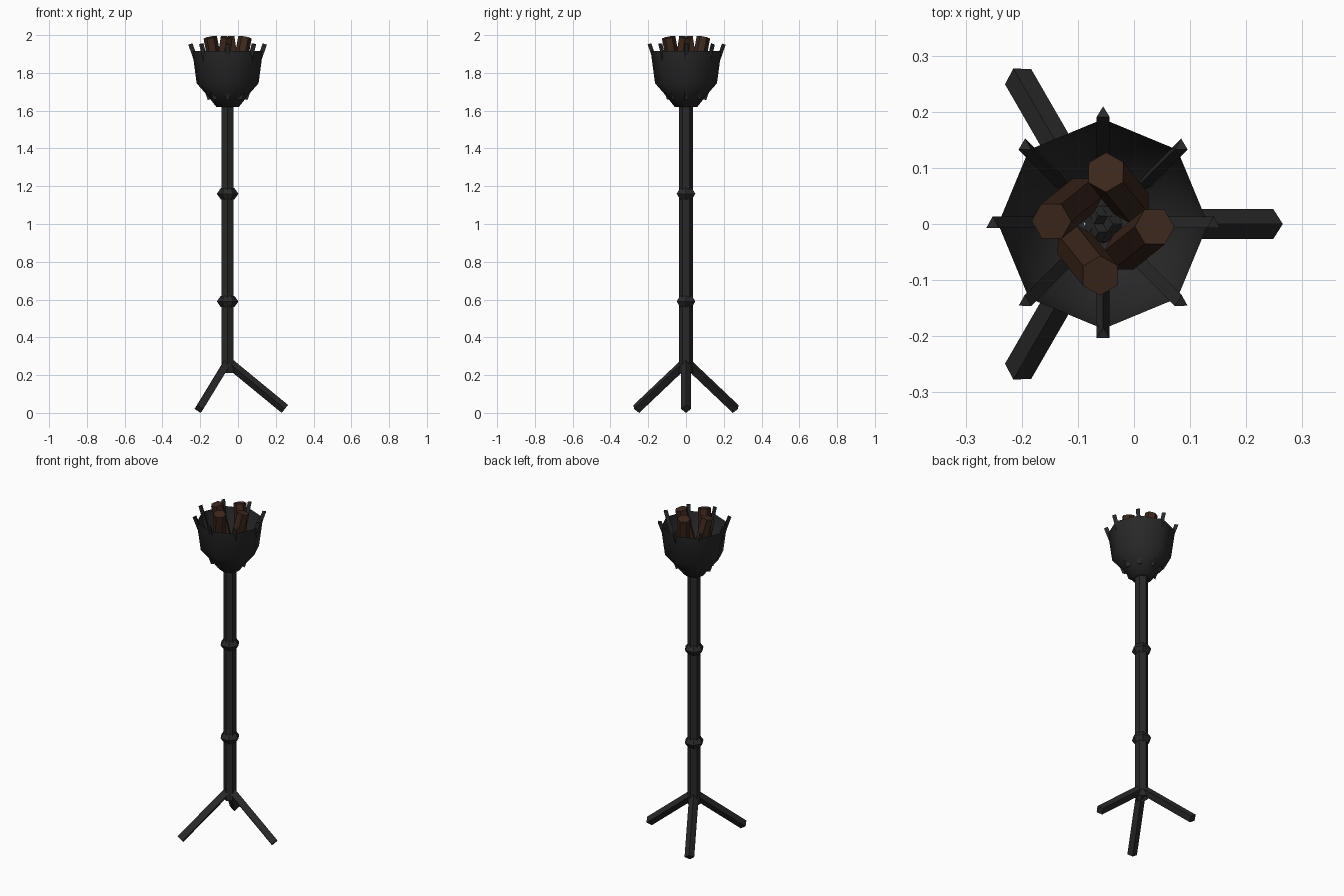
import bpy, bmesh, math
from mathutils import Vector, Matrix

if "Cube" in bpy.data.objects:
    bpy.data.objects.remove(bpy.data.objects["Cube"])

CX = -0.055  # x of the pole axis


def material(name, rgb):
    m = bpy.data.materials.new(name)
    m.diffuse_color = (*rgb, 1)
    m.use_nodes = True
    m.node_tree.nodes["Principled BSDF"].inputs["Base Color"].default_value = m.diffuse_color
    return m


IRON = material("dark_iron", (0.022, 0.022, 0.022))
WOOD = material("brown_wood", (0.046, 0.021, 0.012))


def finish(name, bm, mat, smooth=False):
    bmesh.ops.recalc_face_normals(bm, faces=bm.faces)
    me = bpy.data.meshes.new(name)
    bm.to_mesh(me)
    bm.free()
    me.materials.append(mat)
    for p in me.polygons:
        p.use_smooth = smooth
    ob = bpy.data.objects.new(name, me)
    ob.location.x = CX
    bpy.context.collection.objects.link(ob)
    return ob


def lathe(name, profile, sides, turn, mat, smooth=False):
    """Spin (radius, z) points around the pole axis, open at both ends."""
    bm = bmesh.new()
    rings = []
    for r, z in profile:
        rings.append([bm.verts.new((r * math.cos(turn + math.tau * i / sides),
                                    r * math.sin(turn + math.tau * i / sides), z))
                      for i in range(sides)])
    for a, b in zip(rings, rings[1:]):
        for i in range(sides):
            j = (i + 1) % sides
            bm.faces.new((a[i], a[j], b[j], b[i]))
    return finish(name, bm, mat, smooth)


def rod(name, start, end, radius, sides, mat, rot):
    """Capped prism between two points; rot is the cross-section orientation."""
    a, b = Vector(start), Vector(end)
    bm = bmesh.new()
    bmesh.ops.create_cone(bm, cap_ends=True, segments=sides, radius1=radius,
                          radius2=radius, depth=(b - a).length,
                          matrix=Matrix.Translation((a + b) / 2) @ rot.to_4x4())
    return finish(name, bm, mat)


# Hollow hexagonal pole
lathe("pole", [(0.037, 0.21), (0.037, 1.64)], 6, math.pi / 6, IRON)

# Collars around the pole
for n, z in enumerate((0.59, 1.16)):
    lathe(f"collar_{n + 1}", [(0.036, z - 0.03), (0.057, z), (0.036, z + 0.03)],
          6, 0, IRON)

# Eight-sided fire bowl
lathe("bowl", [(0.034, 1.62), (0.06, 1.62), (0.107, 1.68), (0.164, 1.745),
               (0.187, 1.917)], 8, 0, IRON, True)

# Three square legs, each with an edge facing up
for n in range(3):
    t = math.tau * n / 3
    d = Vector((math.cos(t), math.sin(t), 0))
    a = Vector((0, 0, 0.27))
    b = d * 0.303 + Vector((0, 0, 0.021))
    axis = (b - a).normalized()
    side = Vector((-d.y, d.x, 0))
    rot = Matrix((side, axis.cross(side), axis)).transposed()
    # turn so that the corners lie on the side and up directions
    bm = bmesh.new()
    corners = [rot @ Vector((0.027 * math.cos(k * math.pi / 2),
                             0.027 * math.sin(k * math.pi / 2), 0)) for k in range(4)]
    top = [bm.verts.new(a + c) for c in corners]
    low = [bm.verts.new(b + c) for c in corners]
    for i in range(4):
        j = (i + 1) % 4
        bm.faces.new((top[i], top[j], low[j], low[i]))
    bm.faces.new(top)
    bm.faces.new(low)
    finish(f"leg_{n + 1}", bm, IRON)

# Eight triangular prongs leaning outward through the bowl
for n in range(8):
    t = math.tau * n / 8
    d = Vector((math.cos(t), math.sin(t), 0))
    a = d * 0.094 + Vector((0, 0, 1.66))
    b = d * 0.197 + Vector((0, 0, 1.953))
    rot = Vector((0, 0, 1)).rotation_difference(b - a).to_matrix()
    rod(f"prong_{n + 1}", a, b, 0.0135, 3, IRON, rot)

# Four leaning logs in a pinwheel
for n in range(4):
    spin = Matrix.Rotation(math.tau * n / 4, 3, 'Z')
    a = spin @ Vector((0.05, 0.036, 1.69))
    b = spin @ Vector((0.005, 0.092, 1.988))
    rot = Vector((0, 0, 1)).rotation_difference(b - a).to_matrix()
    rod(f"log_{n + 1}", a, b, 0.036, 6, WOOD, rot @ spin)
